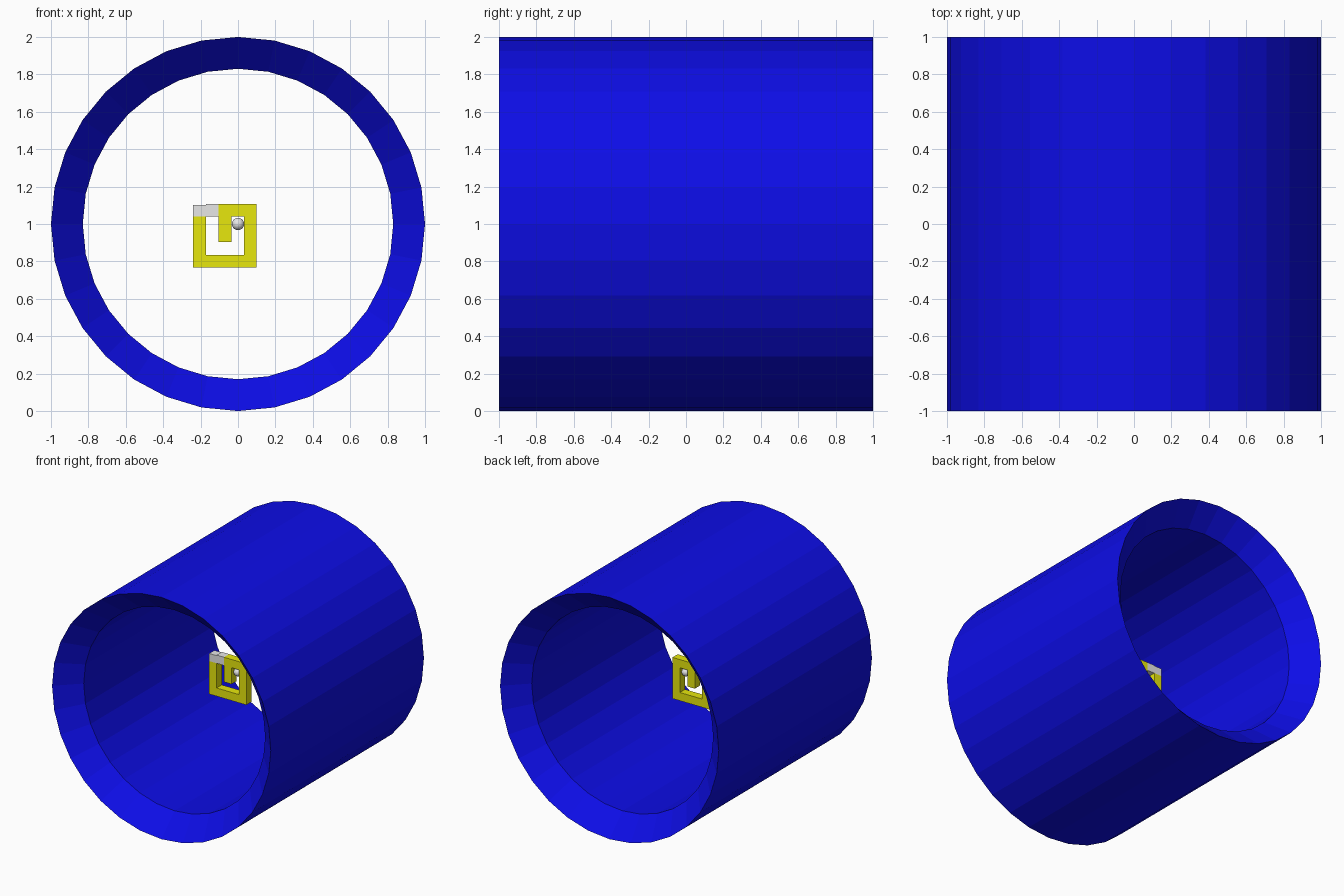
import bpy, bmesh, math

if "Cube" in bpy.data.objects:
    bpy.data.objects.remove(bpy.data.objects["Cube"])


def material(name, rgb):
    m = bpy.data.materials.new(name)
    m.diffuse_color = (*rgb, 1)
    m.use_nodes = True
    m.node_tree.nodes["Principled BSDF"].inputs["Base Color"].default_value = m.diffuse_color
    return m


blue = material("blue", (0.004, 0.004, 0.8))
yellow = material("yellow", (0.8, 0.8, 0.004))
grey = material("light grey", (0.8, 0.8, 0.8))


def finish(bm, name, mat):
    bmesh.ops.recalc_face_normals(bm, faces=bm.faces)
    mesh = bpy.data.meshes.new(name)
    bm.to_mesh(mesh)
    bm.free()
    mesh.materials.append(mat)
    obj = bpy.data.objects.new(name, mesh)
    bpy.context.collection.objects.link(obj)
    return obj


def extrude_profile(name, points, depth, mat):
    """Extrude an x-z outline along y, centred on y = 0."""
    bm = bmesh.new()
    face = bm.faces.new([bm.verts.new((x, -depth / 2, z)) for x, z in points])
    out = bmesh.ops.extrude_face_region(bm, geom=[face], use_keep_orig=True)
    for v in out["geom"]:
        if isinstance(v, bmesh.types.BMVert):
            v.co.y += depth
    return finish(bm, name, mat)


# Tube: 32-sided, with the rims chamfered inwards at both ends
SIDES = 32
section = [(1, -1), (1, 1), (0.83, 0.83), (0.83, -0.83)]  # radius, y
bm = bmesh.new()
rings = []
for r, y in section:
    angles = [2 * math.pi * i / SIDES for i in range(SIDES)]
    rings.append([bm.verts.new((r * math.sin(a), y, 1 + r * math.cos(a))) for a in angles])
for k in range(4):
    a, b = rings[k], rings[(k + 1) % 4]
    for i in range(SIDES):
        j = (i + 1) % SIDES
        bm.faces.new((a[i], a[j], b[j], b[i]))
finish(bm, "tube", blue)

# Square hooked frame on a five-by-five grid
U = 0.068


def cell(i, j):
    return (-0.24 + i * U, 0.767 + j * U)


outline = [(2, 5), (5, 5), (5, 0), (0, 0), (0, 4), (1, 4), (1, 1),
           (4, 1), (4, 4), (3, 4), (3, 2), (2, 2)]
extrude_profile("hooked_frame", [cell(*p) for p in outline], U, yellow)

# Grey corner of the frame, its outer half slightly lower
corner = [(0, 4), (2, 4), (2, 5), (1, 5), (1, 4.93), (0, 4.93)]
extrude_profile("frame_corner", [cell(*p) for p in corner], U, grey)

# Small ball at the centre of the tube
bpy.ops.mesh.primitive_uv_sphere_add(segments=32, ring_count=16, radius=0.033, location=(0, 0, 1))
ball = bpy.context.object
ball.name = "centre_ball"
ball.data.materials.append(grey)
bpy.ops.object.shade_smooth()
